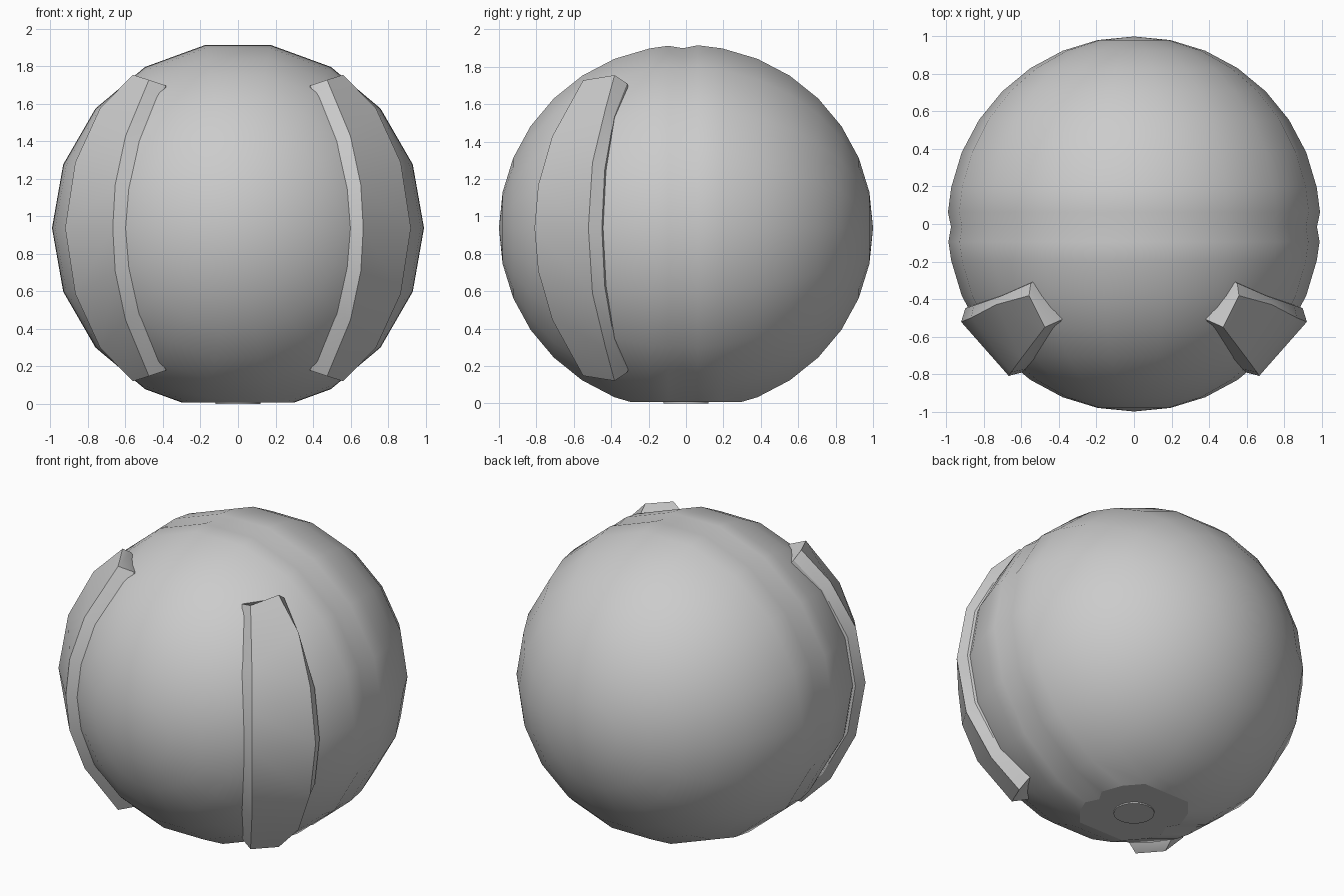
import bpy, bmesh, math
from mathutils import Vector

if "Cube" in bpy.data.objects:
    bpy.data.objects.remove(bpy.data.objects["Cube"])

CZ = 0.938          # height of the ball centre
SEG = 18            # segments around the y axis
FLAT = 0.008        # height of the flat underside


def finish(name, bm):
    bmesh.ops.recalc_face_normals(bm, faces=bm.faces)
    mesh = bpy.data.meshes.new(name)
    bm.to_mesh(mesh)
    bm.free()
    ob = bpy.data.objects.new(name, mesh)
    bpy.context.collection.objects.link(ob)
    return ob


def smooth_by_angle(ob, degrees=30):
    bpy.ops.object.select_all(action='DESELECT')
    ob.select_set(True)
    bpy.context.view_layer.objects.active = ob
    bpy.ops.object.shade_smooth_by_angle(angle=math.radians(degrees))


# Ball: profile turned around the y axis, with a shallow groove at the equator
def make_ball():
    def on_ball(y):
        return (y, 0.994 * math.sqrt(1 - y * y))

    lats = [math.sin(math.radians(11.25 * k)) for k in range(1, 8)]
    profile = [on_ball(-y) for y in reversed(lats)]
    profile += [on_ball(-0.095), (-0.015, 0.976), on_ball(0.063)]
    profile += [on_ball(y) for y in lats]

    bm = bmesh.new()
    rings = []
    for y, r in profile:
        ring = []
        for i in range(SEG):
            a = 2 * math.pi * i / SEG
            ring.append(bm.verts.new((r * math.cos(a), y, CZ + r * math.sin(a))))
        rings.append(ring)
    front = bm.verts.new((0, -1, CZ))
    back = bm.verts.new((0, 1, CZ))
    for i in range(SEG):
        j = (i + 1) % SEG
        for a, b in zip(rings, rings[1:]):
            bm.faces.new((a[i], a[j], b[j], b[i]))
        bm.faces.new((front, rings[0][j], rings[0][i]))
        bm.faces.new((back, rings[-1][i], rings[-1][j]))

    # flat underside
    cut = bmesh.ops.bisect_plane(
        bm, geom=bm.verts[:] + bm.edges[:] + bm.faces[:],
        plane_co=(0, 0, FLAT), plane_no=(0, 0, -1), clear_outer=True)
    rim = [e for e in cut['geom_cut'] if isinstance(e, bmesh.types.BMEdge)]
    for f in bm.faces:
        f.smooth = True
    base = bmesh.ops.contextual_create(bm, geom=rim)['faces']
    for f in base:
        f.smooth = False
    for e in rim:
        e.smooth = False
    return finish("ball", bm)


# Raised side strip: four rails (root and outer edge on each side), mirrored in z
REAR_BASE = [(.90, -.45, 0), (.855, -.435, .31), (.71, -.385, .595), (.55, -.315, .773)]
REAR_TOP = [(.922, -.522, 0), (.868, -.50, .35), (.735, -.43, .64), (.56, -.382, .817)]
FRONT_TOP = [(.668, -.81, 0), (.655, -.79, .23), (.60, -.715, .49), (.475, -.55, .79)]
FRONT_BASE = [(.59, -.79, 0), (.58, -.775, .215), (.52, -.715, .44), (.385, -.51, .76)]


def make_strip(name, side):
    def full(rail, scale=1.0):
        pts = [(x, y, -z) for x, y, z in reversed(rail[1:])] + rail
        return [Vector((side * x, y, z)) * scale + Vector((0, 0, CZ)) for x, y, z in pts]

    rails = [full(REAR_BASE, 0.93), full(REAR_BASE), full(REAR_TOP),
             full(FRONT_TOP), full(FRONT_BASE), full(FRONT_BASE, 0.93)]
    bm = bmesh.new()
    grid = [[bm.verts.new(p) for p in rail] for rail in rails]
    n = len(grid[0])
    for k in range(len(grid)):
        a, b = grid[k], grid[(k + 1) % len(grid)]
        for i in range(n - 1):
            bm.faces.new((a[i], a[i + 1], b[i + 1], b[i]))
    for i in (0, n - 1):        # end caps: bevelled face plus buried root
        bm.faces.new([grid[k][i] for k in (1, 2, 3, 4)])
        bm.faces.new([grid[k][i] for k in (0, 1, 4, 5)])
    ob = finish(name, bm)
    smooth_by_angle(ob)
    return ob


# Small round button under the base
def make_button():
    bm = bmesh.new()
    bmesh.ops.create_cone(bm, cap_ends=True, segments=24,
                          radius1=0.12, radius2=0.12, depth=0.04)
    bmesh.ops.translate(bm, verts=bm.verts, vec=(0, 0, 0.02))
    ob = finish("base_button", bm)
    smooth_by_angle(ob)


make_ball()
make_strip("right_strip", 1)
make_strip("left_strip", -1)
make_button()
